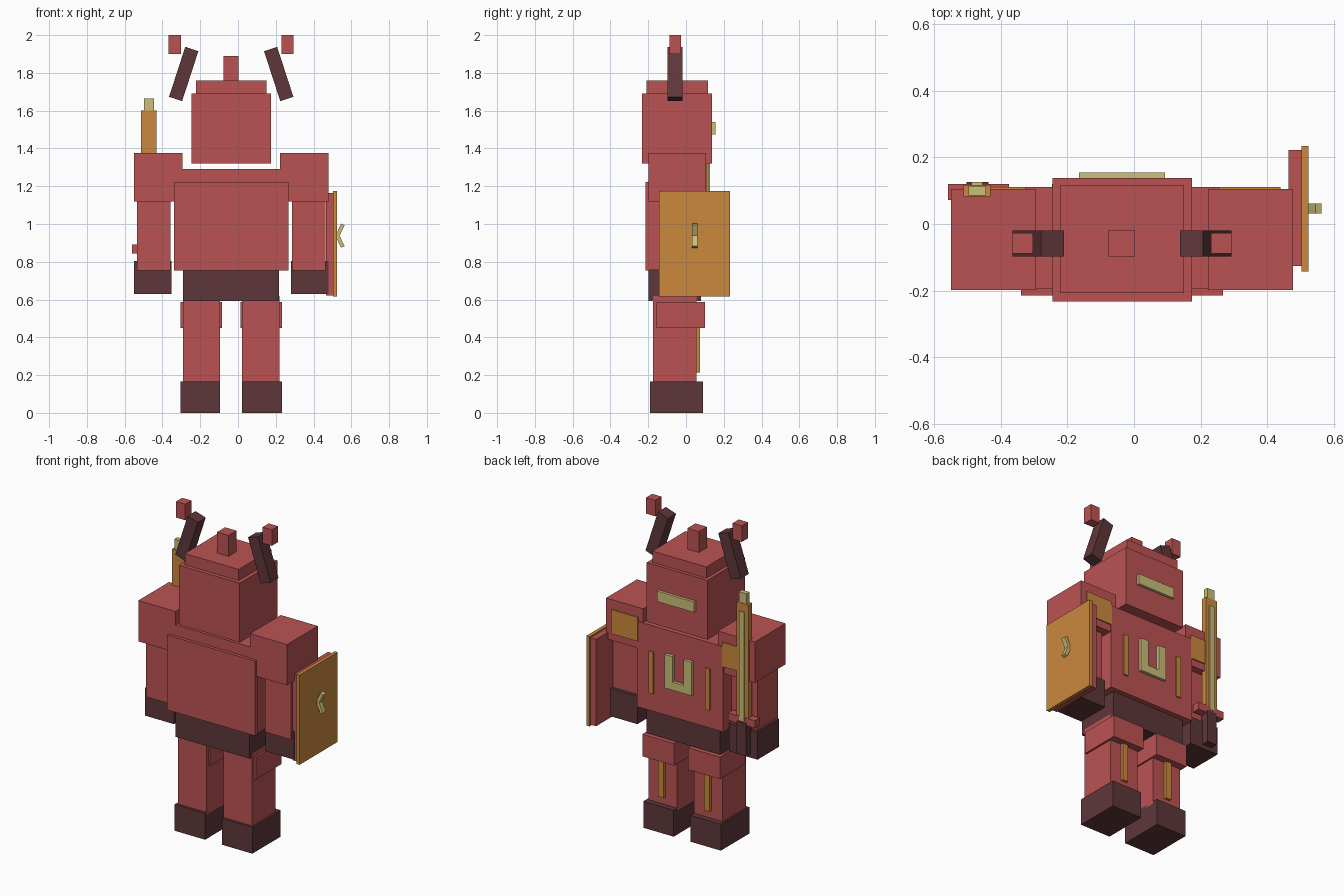
import bpy, math


def material(name, rgb):
    m = bpy.data.materials.new(name)
    m.diffuse_color = (*rgb, 1.0)
    return m


RED = material("armor_red", (0.50, 0.086, 0.086))
DARK = material("dark_maroon", (0.112, 0.037, 0.042))
ORANGE = material("bronze_orange", (0.60, 0.25, 0.048))
PALE = material("pale_gold", (0.60, 0.525, 0.19))
MID = -0.036  # symmetry plane of the body


def box(name, x, y, z, mat, tilt=0.0):
    """Box from (min, max) ranges, optionally tilted about the y axis."""
    bpy.ops.mesh.primitive_cube_add(size=1)
    o = bpy.context.object
    o.name = o.data.name = name
    for v in o.data.vertices:
        v.co = [c * (r[1] - r[0]) for c, r in zip(v.co, (x, y, z))]
    o.location = [(r[0] + r[1]) / 2 for r in (x, y, z)]
    o.rotation_euler[1] = tilt
    o.data.materials.append(mat)
    return o


def pair(name, x, y, z, mat, tilt=0.0):
    """Box on the +x side plus its mirror image across the body plane."""
    box(name + "_a", x, y, z, mat, tilt)
    box(name + "_b", (2 * MID - x[1], 2 * MID - x[0]), y, z, mat, -tilt)


# Head, cap, crest and visor
box("head", (-0.245, 0.175), (-0.233, 0.138), (1.32, 1.69), RED)
box("head_cap", (-0.222, 0.15), (-0.208, 0.117), (1.69, 1.76), RED)
box("crest", (-0.077, 0.003), (-0.097, -0.018), (1.76, 1.89), RED)
box("visor", (-0.165, 0.093), (0.13, 0.155), (1.475, 1.54), PALE)

# Horns and floating horn tips
pair("horn", (0.179, 0.252), (-0.098, -0.019), (1.655, 1.933), DARK, math.radians(-18))
bpy.data.objects["horn_a"].rotation_euler[1] = math.radians(18)
bpy.data.objects["horn_b"].rotation_euler[1] = math.radians(-18)
for n in ("horn_a", "horn_b"):  # tops lean towards the head
    bpy.data.objects[n].rotation_euler[1] *= -1
pair("horn_tip", (0.231, 0.295), (-0.088, -0.027), (1.9, 2.0), RED)

# Torso
box("torso", (-0.335, 0.262), (-0.195, 0.111), (0.757, 1.29), RED)
box("torso_plate", (-0.34, 0.267), (-0.215, -0.19), (0.755, 1.222), RED)
box("waist", (-0.292, 0.218), (-0.198, 0.08), (0.593, 0.77), DARK)
pair("torso_stripe", (0.143, 0.174), (0.1, 0.12), (0.87, 1.13), ORANGE)

# Chest trim made of three bars
pair("chest_trim_side", (0.002, 0.056), (0.1, 0.13), (0.935, 1.145), PALE)
box("chest_trim_base", (MID - 0.04, MID + 0.04), (0.1, 0.13), (0.935, 0.985), PALE)

# Arms
pair("shoulder", (0.222, 0.478), (-0.198, 0.105), (1.12, 1.375), RED)
pair("shoulder_patch", (0.255, 0.44), (0.1, 0.112), (1.165, 1.315), ORANGE)
pair("arm", (0.285, 0.464), (-0.14, 0.06), (0.755, 1.14), RED)
pair("hand", (0.28, 0.478), (-0.13, 0.08), (0.63, 0.805), DARK)

# Legs
pair("leg", (0.022, 0.22), (-0.175, 0.055), (0.15, 0.62), RED)
pair("thigh_guard", (0.012, 0.232), (-0.155, 0.1), (0.45, 0.588), RED)
pair("foot", (0.022, 0.232), (-0.19, 0.09), (0.0, 0.165), DARK)
pair("leg_stripe", (0.104, 0.142), (0.045, 0.073), (0.213, 0.46), ORANGE)

# Shield with a chevron of two tilted bars
box("shield_backing", (0.465, 0.505), (-0.126, 0.223), (0.622, 1.165), RED)
box("shield_face", (0.503, 0.525), (-0.143, 0.234), (0.615, 1.175), ORANGE)
for name, z, s in (("upper", 0.966, 1), ("lower", 0.91, -1)):
    box("shield_chevron_" + name, (0.53, 0.55), (0.032, 0.062),
        (z - 0.035, z + 0.035), PALE, s * math.radians(25))

# Sword
box("sword_blade", (-0.513, -0.432), (0.082, 0.118), (0.87, 1.6), ORANGE)
box("sword_tip", (-0.498, -0.445), (0.085, 0.115), (1.6, 1.665), PALE)
box("sword_stripe", (-0.488, -0.455), (0.11, 0.126), (0.87, 1.55), PALE)
box("sword_guard", (-0.56, -0.376), (0.072, 0.121), (0.845, 0.892), RED)
box("sword_grip", (-0.503, -0.438), (0.072, 0.126), (0.655, 0.86), DARK)
